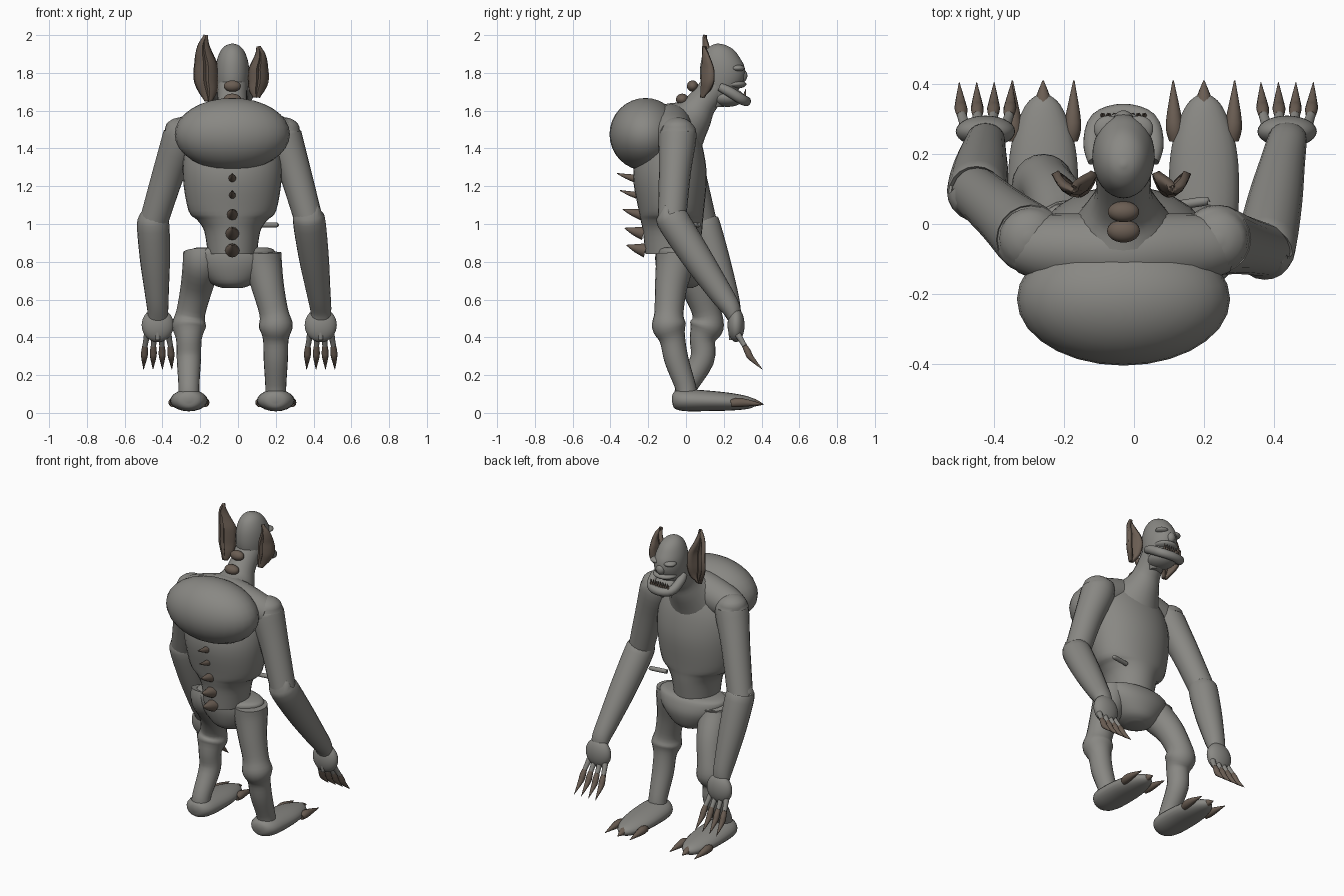
import bpy, bmesh, math
from mathutils import Vector

cube = bpy.data.objects.get("Cube")
if cube:
    bpy.data.objects.remove(cube, do_unlink=True)

MID = -.03          # symmetry plane of the body
X, Y, Z = Vector((1, 0, 0)), Vector((0, 1, 0)), Vector((0, 0, 1))


def material(name, color):
    mat = bpy.data.materials.new(name)
    mat.use_nodes = True
    mat.diffuse_color = color
    mat.node_tree.nodes["Principled BSDF"].inputs["Base Color"].default_value = color
    return mat


SKIN = material("grey skin", (.25, .246, .229, 1))
HORN = material("brown horn", (.145, .11, .086, 1))


def finish(name, bm, mat):
    bmesh.ops.recalc_face_normals(bm, faces=bm.faces)
    mesh = bpy.data.meshes.new(name)
    bm.to_mesh(mesh)
    bm.free()
    obj = bpy.data.objects.new(name, mesh)
    bpy.context.collection.objects.link(obj)
    mesh.materials.append(mat)
    bpy.ops.object.select_all(action='DESELECT')
    obj.select_set(True)
    bpy.context.view_layer.objects.active = obj
    bpy.ops.object.shade_smooth_by_angle(angle=math.radians(50))
    return obj


def spline(rows, steps):
    """Catmull-Rom interpolation through rows of numbers."""
    rows = [tuple(r) for r in rows]
    padded = [rows[0]] + rows + [rows[-1]]
    out = []
    for a, b, c, d in zip(padded, padded[1:], padded[2:], padded[3:]):
        for i in range(steps):
            t = i / steps
            out.append([q + .5 * t * (r - p + t * (2 * p - 5 * q + 4 * r - s + t * (3 * (q - r) + s - p)))
                        for p, q, r, s in zip(a, b, c, d)])
    return out + [list(rows[-1])]


def loft(name, rows, mat=SKIN, sides=20, steps=4, ref=X, level=False):
    """Skin elliptical rings (x, y, z, radius[, second radius]) along a path."""
    rows = spline([r if len(r) > 4 else (*r, r[3]) for r in rows], steps)
    bm, rings = bmesh.new(), []
    for i, (x, y, z, ra, rb) in enumerate(rows):
        before, after = rows[max(i - 1, 0)], rows[min(i + 1, len(rows) - 1)]
        t = Z if level else (Vector(after[:3]) - Vector(before[:3])).normalized()
        u = (ref - t * ref.dot(t)).normalized()
        v = t.cross(u)
        ring = []
        for k in range(sides):
            a = math.tau * k / sides
            p = Vector((x, y, z)) + u * max(ra, .001) * math.cos(a) + v * max(rb, .001) * math.sin(a)
            ring.append(bm.verts.new(p))
        rings.append(ring)
    for lower, upper in zip(rings, rings[1:]):
        for k in range(sides):
            n = (k + 1) % sides
            bm.faces.new((lower[k], lower[n], upper[n], upper[k]))
    bm.faces.new(rings[0])
    bm.faces.new(rings[-1])
    return finish(name, bm, mat)


def body(name, rows):
    """Level rings given as (height, half width, front y, back y)."""
    return loft(name, [(MID, (f + b) / 2, z, w, (f - b) / 2) for z, w, f, b in rows],
                sides=32, level=True)


def ellipsoid(name, center, radii, mat=SKIN):
    bm = bmesh.new()
    bmesh.ops.create_uvsphere(bm, u_segments=28, v_segments=16, radius=1)
    for v in bm.verts:
        v.co = Vector(center) + Vector([a * r for a, r in zip(v.co, radii)])
    return finish(name, bm, mat)


# Trunk
body("torso", [(.84, .13, .07, -.215), (.96, .148, .085, -.228), (1.02, .185, .09, -.24), (1.07, .232, .095, -.25),
               (1.25, .262, .11, -.28), (1.4, .25, .09, -.25), (1.52, .19, .05, -.2),
               (1.6, .09, .03, -.1)])
body("pelvis", [(.66, .05, .03, -.08), (.69, .12, .08, -.13), (.78, .2, .11, -.16),
                (.855, .225, .09, -.16), (.875, .19, .06, -.14)])
ellipsoid("hump", (MID, -.215, 1.475), (.305, .19, .192))
loft("shoulder_girdle", [(MID + x, y, z, r) for x, y, z, r in (
    (-.29, -.06, 1.47, .08), (-.2, -.07, 1.49, .1), (.0, -.08, 1.53, .11),
    (.2, -.07, 1.49, .1), (.29, -.06, 1.47, .08))], ref=Z)
loft("belly_knob", [(.1, .05, .995, .013), (.2, .065, .995, .013), (.212, .066, .995, .006)], ref=Z)
loft("neck", [(MID, -.04, 1.5, .17), (MID, .035, 1.57, .11), (MID, .085, 1.64, .08), (MID, .16, 1.73, .08)])

# Head
body("skull", [(1.62, .04, .2, .12), (1.7, .075, .27, .09), (1.77, .088, .31, .075), (1.83, .088, .31, .075),
               (1.88, .078, .285, .085), (1.92, .06, .255, .105), (1.945, .035, .215, .135),
               (1.955, .005, .175, .165)])
ellipsoid("jaw", (MID, .22, 1.67), (.08, .09, .05))
ellipsoid("nose", (MID, .295, 1.785), (.03, .03, .035))
ellipsoid("upper_lip", (MID, .25, 1.74), (.075, .07, .025))
lip = [(.08, .18, 1.725, .022), (.088, .23, 1.7, .027), (.07, .295, 1.66, .027)]
loft("lower_lip", [(MID - x, y, z, r) for x, y, z, r in lip] + [(MID, .318, 1.65, .026)]
     + [(MID + x, y, z, r) for x, y, z, r in reversed(lip)], ref=Z)
for side in (-1, 1):
    ellipsoid("brow", (MID + side * .045, .272, 1.825), (.04, .038, .018))
for i in range(8):
    x = MID + (i - 3.5) * .017
    loft("tooth", [(x, .308, 1.66, .008), (x, .311, 1.685, .007), (x, .316, 1.715, .001)], HORN, 8, 2)


def ear(name, x, bottom, height, width, side):
    """Cupped, broad leaf with a central rib and a bent tip."""
    outline = spline([(.2, -.15), (.7, -.1), (.95, .05), (1, .08), (.9, .1), (.65, .25), (.35, .3), (.03, .1)], 4)
    bm, rows = bmesh.new(), []
    for j, (half, lean) in enumerate(outline):
        t = j / (len(outline) - 1)
        row = []
        for k in range(9):
            u = k / 4 - 1
            cup = (.06 * u * u + .02 * max(0, 1 - abs(u) * 4)) * half
            row.append(bm.verts.new((x + width * (half * u + side * lean),
                                     .085 + cup + .015 * t * t, bottom + height * t)))
        rows.append(row)
    for a, b in zip(rows, rows[1:]):
        for k in range(8):
            bm.faces.new((a[k], a[k + 1], b[k + 1], b[k]))
    obj = finish(name, bm, HORN)
    thick = obj.modifiers.new("thickness", 'SOLIDIFY')
    thick.thickness = .022
    thick.offset = 0


ear("right_ear", -.165, 1.65, .35, .057, -1)
ear("left_ear", .104, 1.67, .27, .046, 1)

# Horny bumps on the nape and spikes down the back
ellipsoid("nape_bump", (MID, -.02, 1.66), (.047, .033, .03), HORN)
ellipsoid("nape_bump", (MID, .035, 1.73), (.045, .03, .03), HORN)
for z, y, r in ((.86, -.215, .038), (.95, -.225, .036), (1.05, -.235, .03), (1.15, -.25, .02), (1.24, -.265, .022)):
    loft("back_spike", [(MID, y, z, r), (MID, y - .05, z + .012, r * .6), (MID, y - .1, z + .028, .002)],
         HORN, 12)


# Limbs
def arm(name, shoulder, elbow, wrist):
    s, e, w = Vector(shoulder), Vector(elbow), Vector(wrist)
    top = s + Vector((0, 0, .075))
    loft(name + "_upper_arm", [(*top, .01), (*(top - Z * .012), .05), (*(top - Z * .045), .085),
                               (*(s - Z * .03), .1), (*s.lerp(e, .45), .085), (*e, .075)])
    loft(name + "_forearm", [(*(e + Z * .03), .06), (*(e + Z * .01), .085), (*e.lerp(w, .4), .08),
                             (*e.lerp(w, .8), .064), (*w, .056, .05),
                             (*(w + Vector((0, .015, -.06))), .05, .03)])
    hand = w + Vector((0, .025, -.085))
    ellipsoid(name + "_hand", hand, (.085, .045, .09))
    for k in (-1.5, -.5, .5, 1.5):
        base = hand + Vector((k * .037, .01, -.05))
        joint = hand + Vector((k * .045, .045, -.11))
        tip = hand + Vector((k * .05, .14, -.235))
        bend = joint.lerp(tip, .5) - Y * .014
        loft(name + "_finger", [(*base, .018), (*base.lerp(joint, .5), .015), (*joint, .014)], sides=10)
        loft(name + "_finger_claw", [(*joint, .014), (*joint.lerp(bend, .5), .018), (*bend, .016), (*tip, .001)],
             HORN, 10)
    thumb = hand + Vector((0, -.025, -.04))
    loft(name + "_thumb", [(*thumb, .016), (*(thumb - Z * .04), .012)], sides=10)


arm("right", (-.3, -.04, 1.49), (-.45, .09, 1.0), (-.425, .24, .55))
arm("left", (.24, -.045, 1.49), (.375, -.075, 1.02), (.438, .24, .55))


def leg(name, side, hip_y, thigh_y, knee_y, shin_y):
    def at(offset):
        return MID + side * offset
    foot = at(.23)
    loft(name + "_leg", [(at(.16), hip_y, .85, .1), (at(.163), hip_y, .79, .1), (at(.19), thigh_y, .66, .085),
                         (at(.22), knee_y, .53, .077), (at(.23), knee_y, .46, .09),
                         (at(.23), knee_y * .8, .39, .068), (at(.23), shin_y, .28, .064),
                         (at(.23), .0, .13, .055), (at(.23), .0, .07, .06)])
    loft(name + "_foot", [(foot, y, z, a, b) for y, z, a, b in (
        (-.075, .07, .01, .01), (-.06, .07, .06, .045), (.0, .067, .094, .058), (.14, .063, .1, .053),
        (.25, .058, .086, .045), (.34, .053, .05, .03), (.375, .05, .008, .008))])
    for k in (-1, 0, 1):
        x, y = foot + k * .08, .24 + .06 * (1 - abs(k))
        loft(name + "_toe_claw", [(x, y, .05, .02), (x + k * .005, y + .05, .055, .024),
                                  (x + k * .008, .41, .045, .002)], HORN, 12)


leg("right", -1, -.03, .06, .11, .085)
leg("left", 1, -.06, -.08, -.09, -.05)
